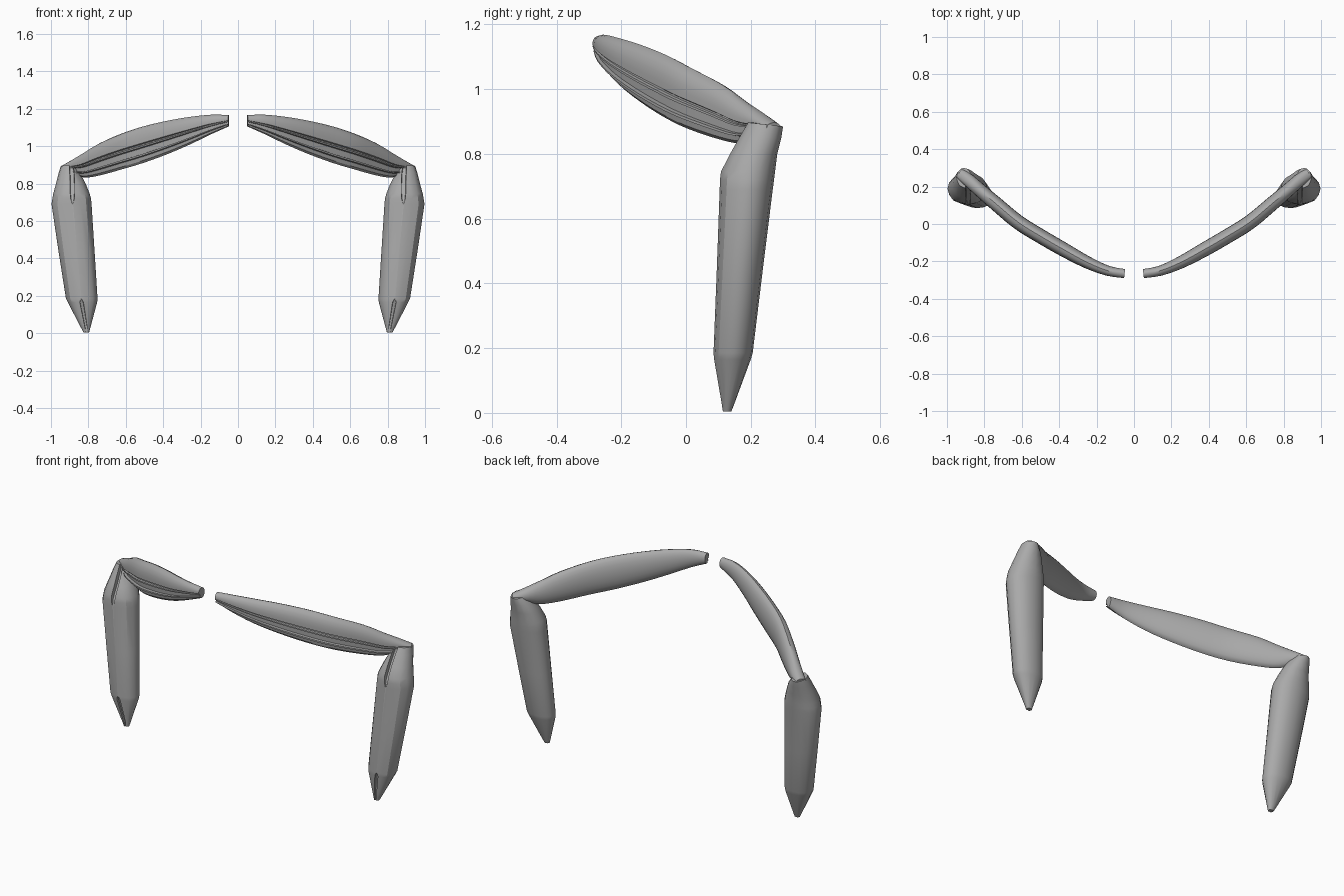
import bpy, bmesh, math
from mathutils import Vector

if "Cube" in bpy.data.objects:
    bpy.data.objects.remove(bpy.data.objects["Cube"])

grey = bpy.data.materials.new("plain grey")
grey.diffuse_color = (0.4, 0.4, 0.4, 1)
grey.use_nodes = True
grey.node_tree.nodes["Principled BSDF"].inputs["Base Color"].default_value = grey.diffuse_color


def loft(name, rings):
    """Skin a list of equal rings, cap the ends, mirror to the other side."""
    bm = bmesh.new()
    vs = [[bm.verts.new(p) for p in r] for r in rings]
    n = len(vs[0])
    for a, b in zip(vs, vs[1:]):
        for i in range(n):
            j = (i + 1) % n
            bm.faces.new((a[i], a[j], b[j], b[i]))
    bm.faces.new(vs[0])
    bm.faces.new(vs[-1])
    bmesh.ops.recalc_face_normals(bm, faces=bm.faces)
    me = bpy.data.meshes.new(name)
    bm.to_mesh(me)
    bm.free()
    me.materials.append(grey)
    ob = bpy.data.objects.new(name, me)
    bpy.context.collection.objects.link(ob)
    ob.modifiers.new("mirror", "MIRROR").use_mirror_merge = False
    bpy.ops.object.select_all(action="DESELECT")
    ob.select_set(True)
    bpy.context.view_layer.objects.active = ob
    bpy.ops.object.shade_smooth_by_angle(angle=math.radians(32))
    return ob


def spline(keys, steps):
    """Catmull-Rom through the key tuples."""
    k = [Vector(v) for v in keys]
    out = []
    for i in range(len(k) - 1):
        p0, p1, p2, p3 = k[max(i - 1, 0)], k[i], k[i + 1], k[min(i + 2, len(k) - 1)]
        for s in range(steps):
            t = s / steps
            out.append(0.5 * (2 * p1 + (p2 - p0) * t + (2 * p0 - 5 * p1 + 4 * p2 - p3) * t * t
                              + (3 * p1 - p0 - 3 * p2 + p3) * t ** 3))
    return out + [k[-1]]


# Upper blade: x, y, top z, bottom z, half thickness
stations = spline([
    (.05, -.265, 1.166, 1.105, .024), (.14, -.250, 1.168, 1.065, .027),
    (.25, -.205, 1.157, 1.012, .033), (.37, -.140, 1.137, .960, .038),
    (.50, -.065, 1.107, .912, .039), (.62, .010, 1.068, .876, .039),
    (.74, .110, 1.015, .843, .038), (.82, .178, .965, .832, .036),
    (.885, .235, .925, .850, .034), (.935, .272, .897, .855, .028)], 3)

# Section (height, depth): rounded top, two stepped ridges in front, round back
front = [(.93, .42), (.75, .75), (.5, .95), (.25, 1.0), (.05, 1.0), (.0, .72), (-.06, .72),
         (-.09, .98), (-.17, .98), (-.2, .5), (-.52, .45), (-.55, .85), (-.64, .85),
         (-.67, .4), (-.88, .3)]
back = [(-math.cos(a), -math.sin(a)) for a in (math.pi * i / 10 for i in range(11))]
section = front + back

rings = []
for i, s in enumerate(stations):
    a, b = stations[max(i - 1, 0)], stations[min(i + 1, len(stations) - 1)]
    d = Vector((b[0] - a[0], b[1] - a[1])).normalized()
    n = Vector((d.y, -d.x))
    x, y, zt, zb, th = s
    rings.append([(x + n.x * w * th, y + n.y * w * th, (zt + zb) / 2 + v * (zt - zb) / 2)
                  for v, w in section])
loft("upper_blade", rings)

# Lower blade: z, inner x, outer x, front y, back y, slot x, slot depth, slot half width
levels = [
    (.004, .796, .826, .114, .140, .811, .004, .003),
    (.030, .789, .840, .110, .150, .812, .010, .006),
    (.165, .753, .910, .087, .200, .836, .010, .010),
    (.185, .751, .920, .085, .206, .839, .000, .002),
    (.440, .767, .960, .095, .237, .862, .000, .002),
    (.690, .783, .997, .104, .268, .884, .000, .002),
    (.720, .786, .992, .105, .272, .885, .012, .010),
    (.745, .793, .988, .108, .275, .885, .022, .012),
    (.800, .815, .973, .136, .282, .885, .024, .012),
    (.860, .842, .960, .170, .294, .888, .022, .012),
    (.897, .872, .948, .192, .300, .892, .014, .010)]
# Half section (sideways, depth) from the slot rim round to the back
side = [(.4, .04), (.72, .13), (.92, .32), (1.0, .52), (.93, .7), (.75, .85), (.42, .96)]

rings = []
for z, xi, xo, yf, yb, xs, deep, hw in levels:
    xm = (xi + xo) / 2

    def half(edge, sgn):
        pts = [(xs + sgn * hw * .8, yf + deep, z), (xs + sgn * hw, yf, z)]
        for u, v in side:
            c = xs + (xm - xs) * v
            pts.append((c + (edge - c) * u, yf + (yb - yf) * v, z - .012 * v * (z > .85)))
        return pts
    rings.append(half(xo, 1) + [(xm, yb, z - .012 * (z > .85))] + half(xi, -1)[::-1])
loft("lower_blade", rings)
